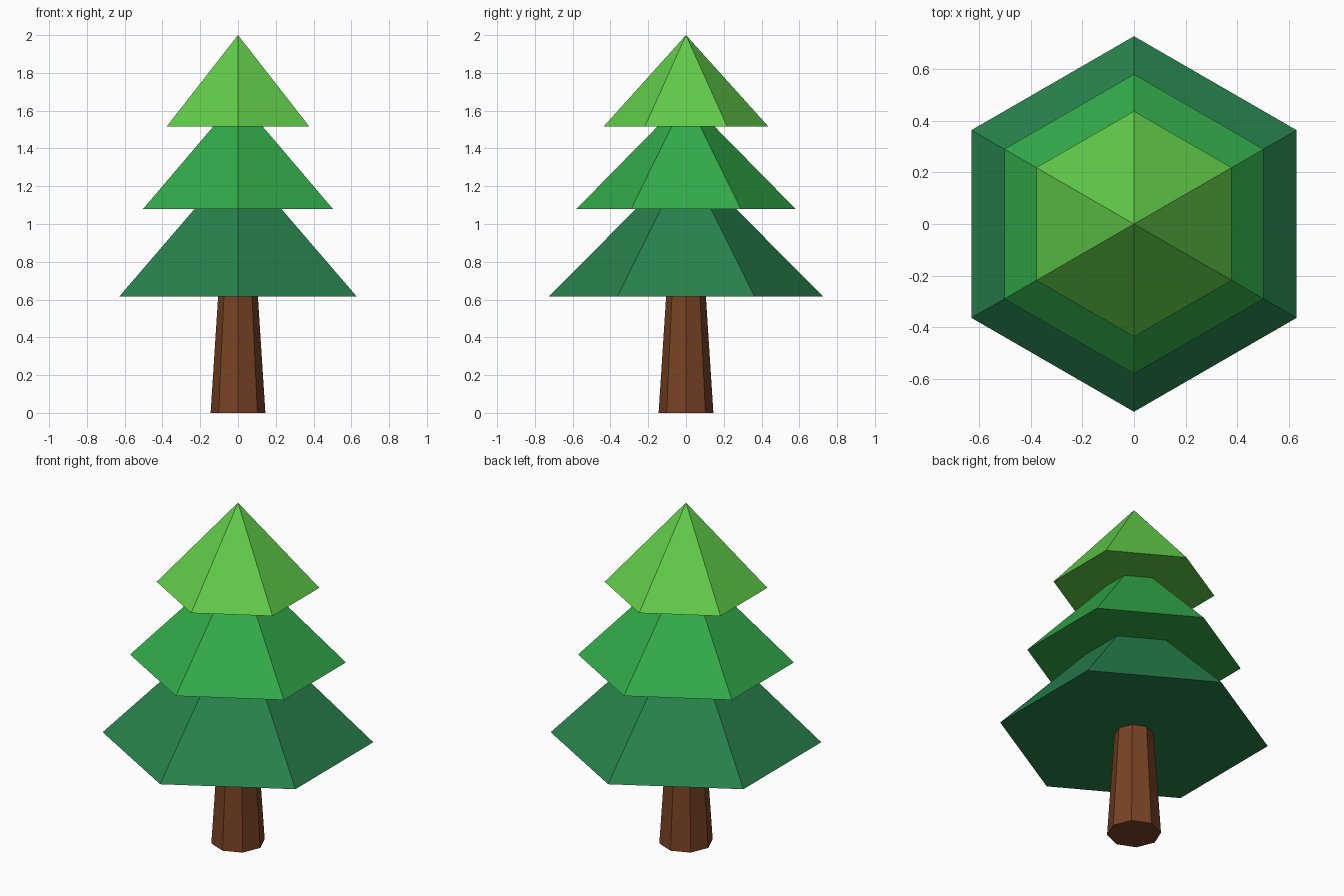
import bpy, bmesh
from mathutils import Matrix

if "Cube" in bpy.data.objects:
    bpy.data.objects.remove(bpy.data.objects["Cube"])


def srgb(r, g, b):
    return tuple((c / 255 / 12.92) if c < 11 else ((c / 255 + 0.055) / 1.055) ** 2.4
                 for c in (r, g, b)) + (1.0,)


def cone(name, sides, r_bottom, r_top, z_bottom, z_top, color):
    """Flat-shaded, capped cone standing between two heights, first corner on +y."""
    bm = bmesh.new()
    bmesh.ops.create_cone(bm, cap_ends=True, cap_tris=False, segments=sides,
                          radius1=r_bottom, radius2=r_top, depth=z_top - z_bottom,
                          matrix=Matrix.Translation((0, 0, (z_bottom + z_top) / 2)))
    bmesh.ops.remove_doubles(bm, verts=bm.verts, dist=1e-5)
    mesh = bpy.data.meshes.new(name)
    bm.to_mesh(mesh)
    bm.free()
    mat = bpy.data.materials.new(name)
    mat.diffuse_color = srgb(*color)
    mat.use_nodes = True
    mat.node_tree.nodes["Principled BSDF"].inputs["Base Color"].default_value = mat.diffuse_color
    mesh.materials.append(mat)
    bpy.context.collection.objects.link(bpy.data.objects.new(name, mesh))


# Tapered eight-sided trunk
cone("trunk", 8, 0.145, 0.105, 0.0, 0.62, (120, 67, 37))

# Three six-sided foliage tiers, each peak hidden inside the tier above
cone("foliage_lower", 6, 0.727, 0.0, 0.615, 1.347, (39, 130, 76))
cone("foliage_middle", 6, 0.58, 0.0, 1.08, 1.67, (50, 171, 73))
cone("foliage_upper", 6, 0.437, 0.0, 1.515, 2.0, (97, 203, 73))
